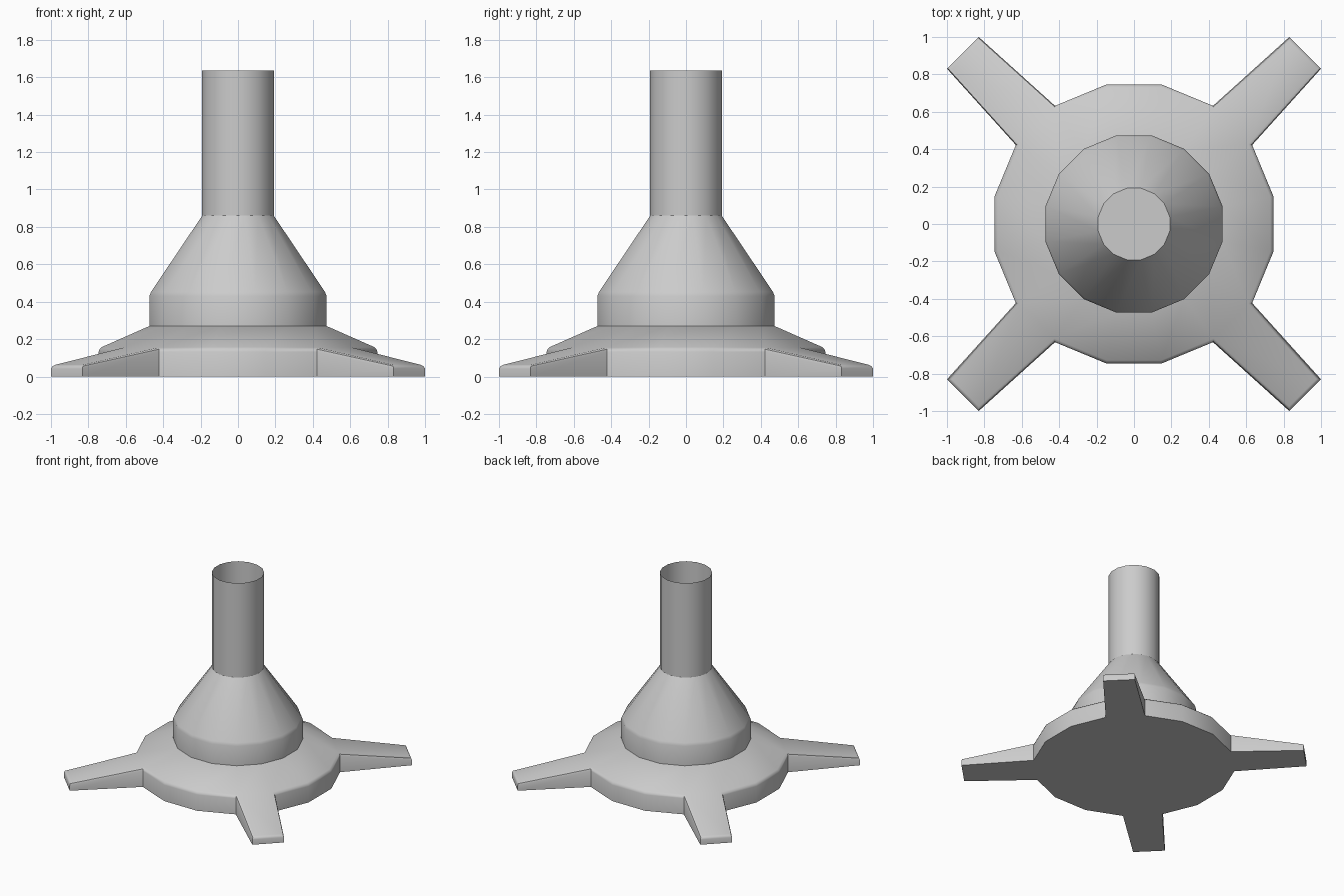
import bpy, bmesh, math
from mathutils import Vector

if "Cube" in bpy.data.objects:
    bpy.data.objects.remove(bpy.data.objects["Cube"])

SIDES = 16


def lathe(bm, profile, cap_bottom=False, cap_top=False):
    """Stack 16-sided rings of (radius, z), flats facing the axes."""
    rings = []
    for r, z in profile:
        angles = [math.tau * (i + 0.5) / SIDES for i in range(SIDES)]
        rings.append([bm.verts.new((r * math.cos(a), r * math.sin(a), z)) for a in angles])
    for lo, hi in zip(rings, rings[1:]):
        for i in range(SIDES):
            j = (i + 1) % SIDES
            bm.faces.new((lo[i], lo[j], hi[j], hi[i]))
    if cap_bottom:
        bm.faces.new(rings[0][::-1])
    if cap_top:
        bm.faces.new(rings[-1])
    bm.normal_update()


def finish(bm, name):
    mesh = bpy.data.meshes.new(name)
    bm.to_mesh(mesh)
    bm.free()
    obj = bpy.data.objects.new(name, mesh)
    bpy.context.collection.objects.link(obj)
    bpy.ops.object.select_all(action='DESELECT')
    obj.select_set(True)
    bpy.context.view_layer.objects.active = obj
    bpy.ops.object.shade_smooth_by_angle(angle=math.radians(40))


# Base disc with four tapered feet drawn out of its diagonal rim faces
bm = bmesh.new()
lathe(bm, [(0.76, 0), (0.76, 0.15), (0.483, 0.27)], cap_bottom=True, cap_top=True)
rim = [f for f in bm.faces if abs(f.normal.z) < 0.1
       and abs(abs(f.normal.x) - abs(f.normal.y)) < 0.01]
for face in bmesh.ops.extrude_discrete_faces(bm, faces=rim)['faces']:
    out = Vector((face.normal.x, face.normal.y, 0)).normalized()
    side = Vector((-out.y, out.x, 0))
    for v in face.verts:
        p = out * 1.294 + side * math.copysign(0.12, v.co.dot(side))
        v.co = (p.x, p.y, 0.06 if v.co.z > 0.05 else 0)
bm.normal_update()

# Soften the upper rim of the disc and feet
soft = []
for e in bm.edges:
    if len(e.link_faces) == 2:
        lo, hi = sorted(f.normal.z for f in e.link_faces)
        if abs(lo) < 0.2 and 0.5 < hi and max(v.co.z for v in e.verts) < 0.2:
            soft.append(e)
bmesh.ops.bevel(bm, geom=soft, offset=0.018, segments=2, profile=0.5, affect='EDGES')
finish(bm, "base_with_feet")

# Collar and cone
bm = bmesh.new()
lathe(bm, [(0.483, 0.265), (0.483, 0.43), (0.474, 0.453), (0.195, 0.86)], cap_top=True)
finish(bm, "cone_collar")

# Open-topped tube
bm = bmesh.new()
lathe(bm, [(0.195, 0.86), (0.195, 1.635)])
finish(bm, "tube")
